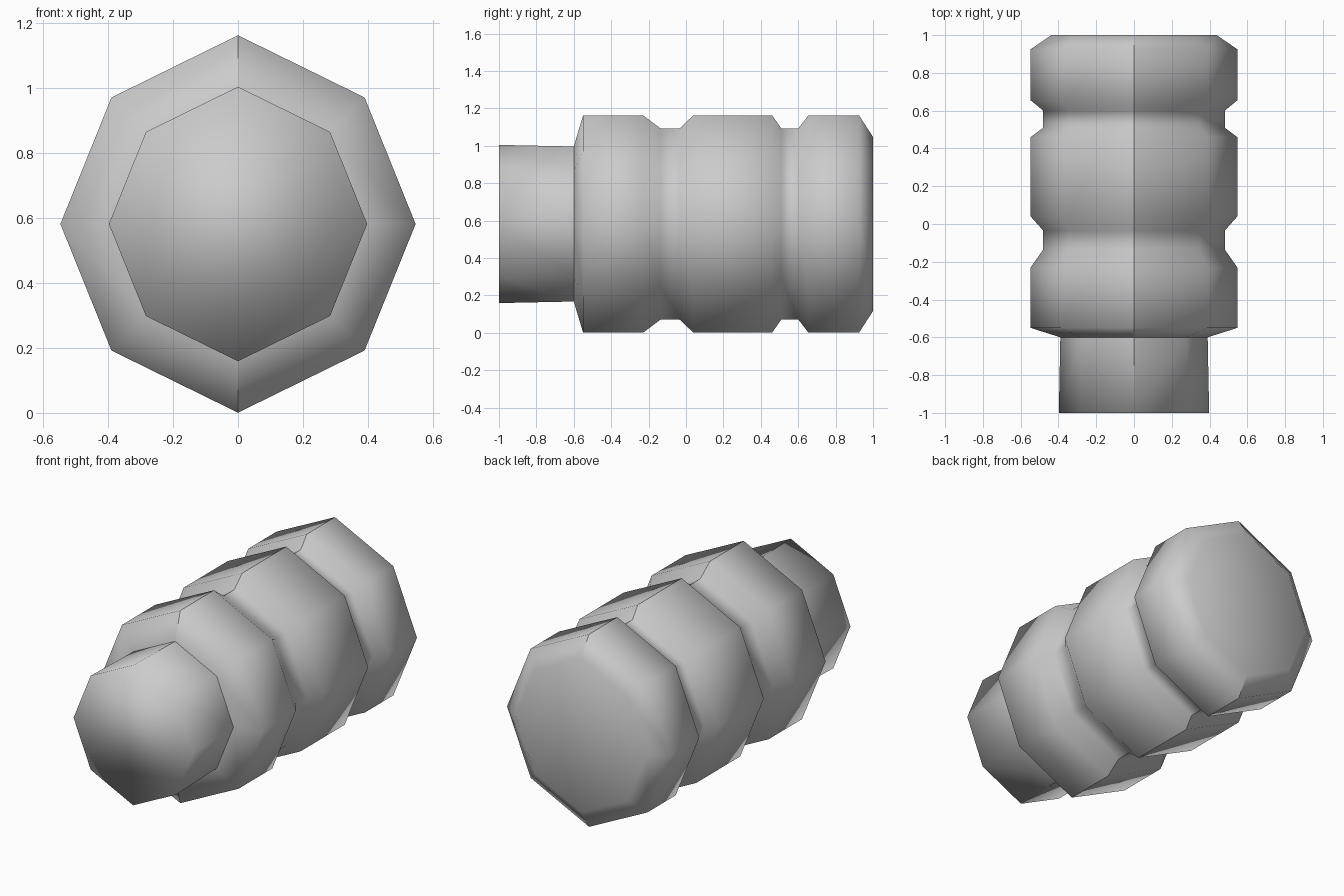
import bpy, bmesh

if "Cube" in bpy.data.objects:
    bpy.data.objects.remove(bpy.data.objects["Cube"])

# Profile along the length: (y, radius)
profile = [(-1.0, 0.40), (-0.6, 0.392), (-0.55, 0.55),
           (-0.23, 0.55), (-0.135, 0.483), (-0.035, 0.483), (0.04, 0.55),
           (0.46, 0.55), (0.51, 0.483), (0.60, 0.483), (0.655, 0.55),
           (0.925, 0.55), (1.0, 0.44)]
CENTRE_Z = 0.582
# Octagon section, slightly peaked at top and bottom
d = 0.709
section = [(0, 1.057), (d, d), (0.995, 0), (d, -d),
           (0, -1.057), (-d, -d), (-0.995, 0), (-d, d)]

bm = bmesh.new()
rings = [[bm.verts.new((x * r, y, CENTRE_Z + z * r)) for x, z in section]
         for y, r in profile]

# Skin between rings
for a, b in zip(rings, rings[1:]):
    for i in range(8):
        j = (i + 1) % 8
        bm.faces.new((a[i], a[j], b[j], b[i]))

# End caps
bm.faces.new(rings[0])
bm.faces.new(rings[-1])
bmesh.ops.recalc_face_normals(bm, faces=bm.faces)

for f in bm.faces:
    f.smooth = True

# Sharp ridge along top and bottom, and where the neck meets the barrel
for e in bm.edges:
    v, w = e.verts
    ridge = abs(v.co.x) < 1e-5 and abs(w.co.x) < 1e-5
    neck = abs(v.co.y + 0.6) < 1e-5 and abs(w.co.y + 0.6) < 1e-5
    e.smooth = not (ridge or neck)

mesh = bpy.data.meshes.new("grooved_barrel")
bm.to_mesh(mesh)
bm.free()
barrel = bpy.data.objects.new("grooved_barrel", mesh)
bpy.context.collection.objects.link(barrel)
